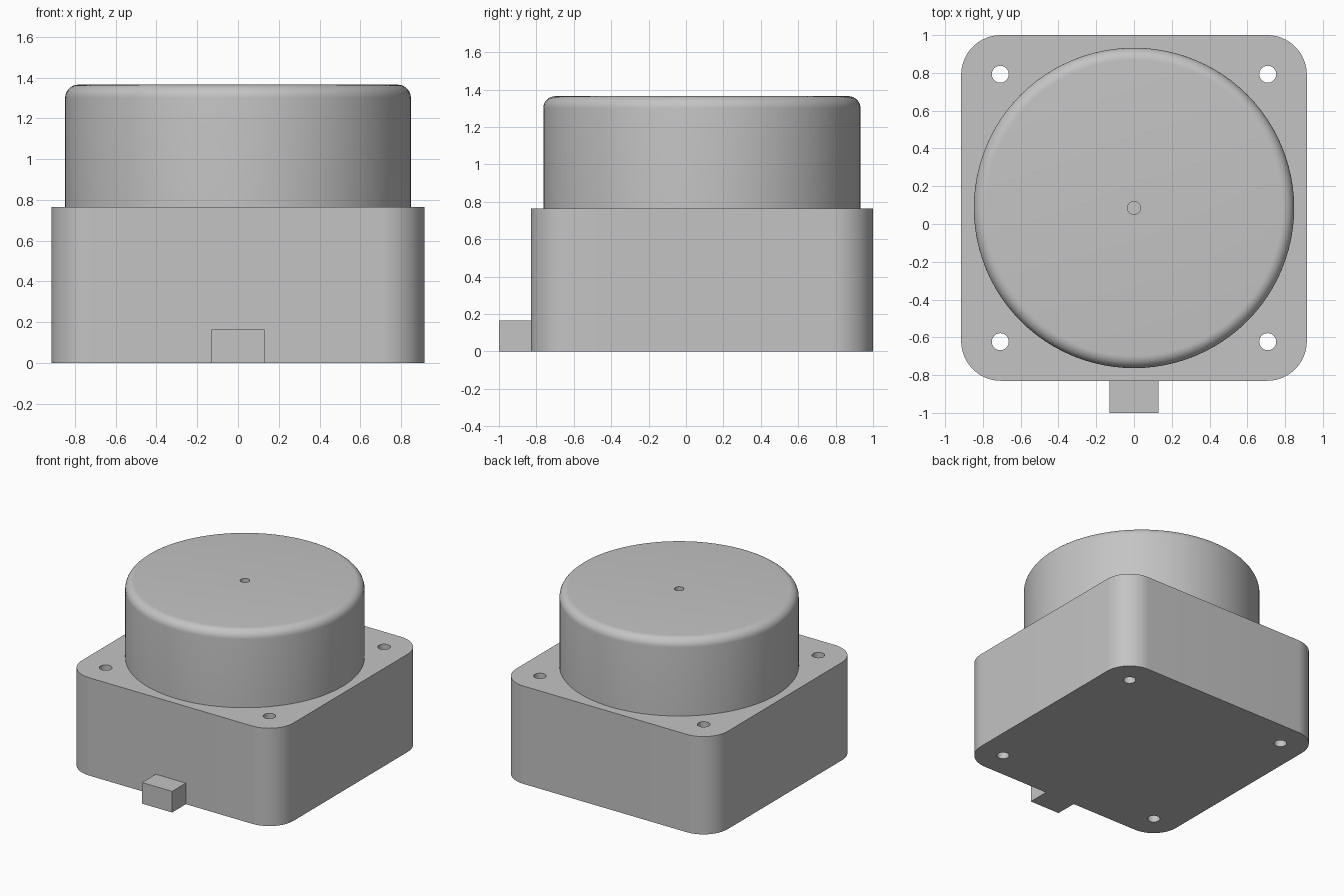
import bpy
import bmesh
import math

cube = bpy.data.objects.get("Cube")
if cube:
    bpy.data.objects.remove(cube, do_unlink=True)

CENTRE_Y = 0.085      # centre of the housing; the plug sticks out in front
HALF = 0.915
BASE_TOP = 0.765
DRUM_TOP = 1.365
DRUM_RADIUS = 0.848
FILLET = 0.065

grey = bpy.data.materials.new("plain grey")
grey.use_nodes = True
colour = (0.55, 0.55, 0.55, 1)
grey.diffuse_color = colour
grey.node_tree.nodes["Principled BSDF"].inputs["Base Color"].default_value = colour


def add_object(name, bm):
    bmesh.ops.recalc_face_normals(bm, faces=bm.faces)
    mesh = bpy.data.meshes.new(name)
    bm.to_mesh(mesh)
    bm.free()
    mesh.materials.append(grey)
    obj = bpy.data.objects.new(name, mesh)
    bpy.context.collection.objects.link(obj)
    return obj


def box(name, size, centre, corner=0):
    """Box whose upright edges may be rounded."""
    bm = bmesh.new()
    bmesh.ops.create_cube(bm, size=1)
    bmesh.ops.scale(bm, vec=size, verts=bm.verts)
    bmesh.ops.translate(bm, vec=centre, verts=bm.verts)
    if corner:
        upright = [e for e in bm.edges
                   if abs(e.verts[0].co.z - e.verts[1].co.z) > 0.1]
        bmesh.ops.bevel(bm, geom=upright, offset=corner, segments=16,
                        profile=0.5, affect='EDGES')
    return add_object(name, bm)


def lathe(name, profile, steps):
    """Turn an (r, z) profile about the upright axis."""
    bm = bmesh.new()
    verts = [bm.verts.new((r, 0, z)) for r, z in profile]
    edges = [bm.edges.new(pair) for pair in zip(verts, verts[1:])]
    bmesh.ops.spin(bm, geom=verts + edges, cent=(0, 0, 0), axis=(0, 0, 1),
                   angle=math.tau, steps=steps, use_merge=True)
    bmesh.ops.remove_doubles(bm, verts=bm.verts, dist=0.0005)
    return add_object(name, bm)


def smooth(obj):
    bpy.ops.object.select_all(action='DESELECT')
    obj.select_set(True)
    bpy.context.view_layer.objects.active = obj
    bpy.ops.object.shade_smooth_by_angle(angle=math.radians(30))


# Square housing with rounded corners
housing = box("housing", (2 * HALF, 2 * HALF, BASE_TOP),
              (0, CENTRE_Y, BASE_TOP / 2), corner=0.21)

# Four screw holes right through the housing
bm = bmesh.new()
for sx in (-1, 1):
    for sy in (-1, 1):
        hole = bmesh.ops.create_cone(bm, cap_ends=True, segments=32,
                                     radius1=0.045, radius2=0.045, depth=2)
        bmesh.ops.translate(bm, verts=hole["verts"],
                            vec=(0.708 * sx, CENTRE_Y + 0.708 * sy, 0.4))
cutter = add_object("screw_hole_cutter", bm)
cutter.hide_render = True
cut = housing.modifiers.new("screw holes", 'BOOLEAN')
cut.operation = 'DIFFERENCE'
cut.solver = 'EXACT'
cut.object = cutter
bpy.ops.object.select_all(action='DESELECT')
bpy.context.view_layer.objects.active = housing
housing.select_set(True)
bpy.ops.object.modifier_apply(modifier=cut.name)
bpy.data.objects.remove(cutter, do_unlink=True)
smooth(housing)

# Round drum with a filleted rim and a small blind hole in its top
rim = []
for i in range(9):
    a = math.pi / 2 * i / 8
    rim.append((DRUM_RADIUS - FILLET + FILLET * math.cos(a),
                DRUM_TOP - FILLET + FILLET * math.sin(a)))
profile = [(0, BASE_TOP - 0.02), (DRUM_RADIUS, BASE_TOP - 0.02)] + rim
profile += [(0.034, DRUM_TOP), (0.034, DRUM_TOP - 0.12), (0, DRUM_TOP - 0.12)]
drum = lathe("drum", profile, 96)
drum.location.y = CENTRE_Y
smooth(drum)

# Small plug at the foot of the front
box("connector", (0.26, 0.18, 0.165), (0, -0.91, 0.0825))
